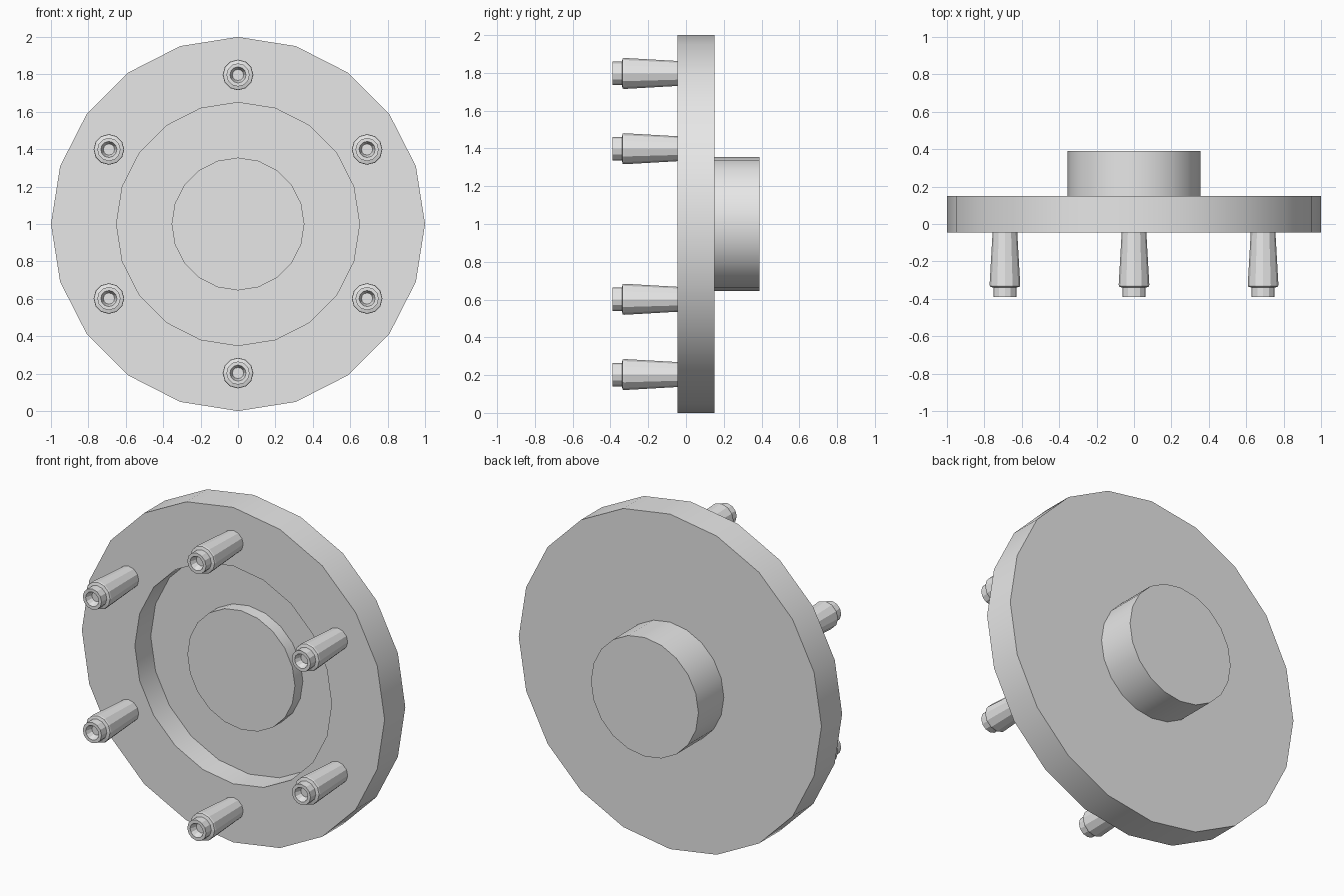
import bpy, bmesh
from math import sin, cos, pi, radians

cube = bpy.data.objects.get("Cube")
if cube:
    bpy.data.objects.remove(cube, do_unlink=True)

# Single plain grey
grey = bpy.data.materials.new("light_grey")
grey.use_nodes = True
grey.diffuse_color = (0.8, 0.8, 0.8, 1)
grey.node_tree.nodes["Principled BSDF"].inputs["Base Color"].default_value = (0.8, 0.8, 0.8, 1)


def lathe(name, profile, sides, location, smooth):
    """Spin (radius, y) points around the y axis and cap both ends."""
    bm = bmesh.new()
    rings = []
    for r, y in profile:
        angles = [2 * pi * i / sides for i in range(sides)]
        rings.append([bm.verts.new((r * sin(a), y, r * cos(a))) for a in angles])
    for a, b in zip(rings, rings[1:]):
        for i in range(sides):
            j = (i + 1) % sides
            bm.faces.new((a[i], a[j], b[j], b[i]))
    bm.faces.new(rings[0])
    bm.faces.new(rings[-1])
    bmesh.ops.recalc_face_normals(bm, faces=bm.faces)
    mesh = bpy.data.meshes.new(name)
    bm.to_mesh(mesh)
    bm.free()
    mesh.materials.append(grey)
    obj = bpy.data.objects.new(name, mesh)
    obj.location = location
    bpy.context.collection.objects.link(obj)
    if smooth:
        bpy.ops.object.select_all(action='DESELECT')
        obj.select_set(True)
        bpy.context.view_layer.objects.active = obj
        bpy.ops.object.shade_smooth_by_angle(angle=radians(30))
    return obj


FRONT, FLOOR, BACK = -0.045, 0.105, 0.15

# Disc with recessed front, low front boss and rear hub
lathe("hub_disc", [(0.355, 0.03), (0.355, FLOOR), (0.65, FLOOR), (0.65, FRONT),
                   (1, FRONT), (1, BACK), (0.355, BACK), (0.355, 0.39)],
      20, (0, 0, 1), True)

# Six tapered studs with hollow tips
stud = [(0.066, FRONT), (0.082, -0.325), (0.08, -0.335), (0.062, -0.34),
        (0.062, -0.39), (0.043, -0.39), (0.03, -0.35)]
for k in range(6):
    a = k * pi / 3
    lathe(f"stud_{k + 1}", stud, 12, (0.797 * sin(a), 0, 1 + 0.797 * cos(a)), False)
